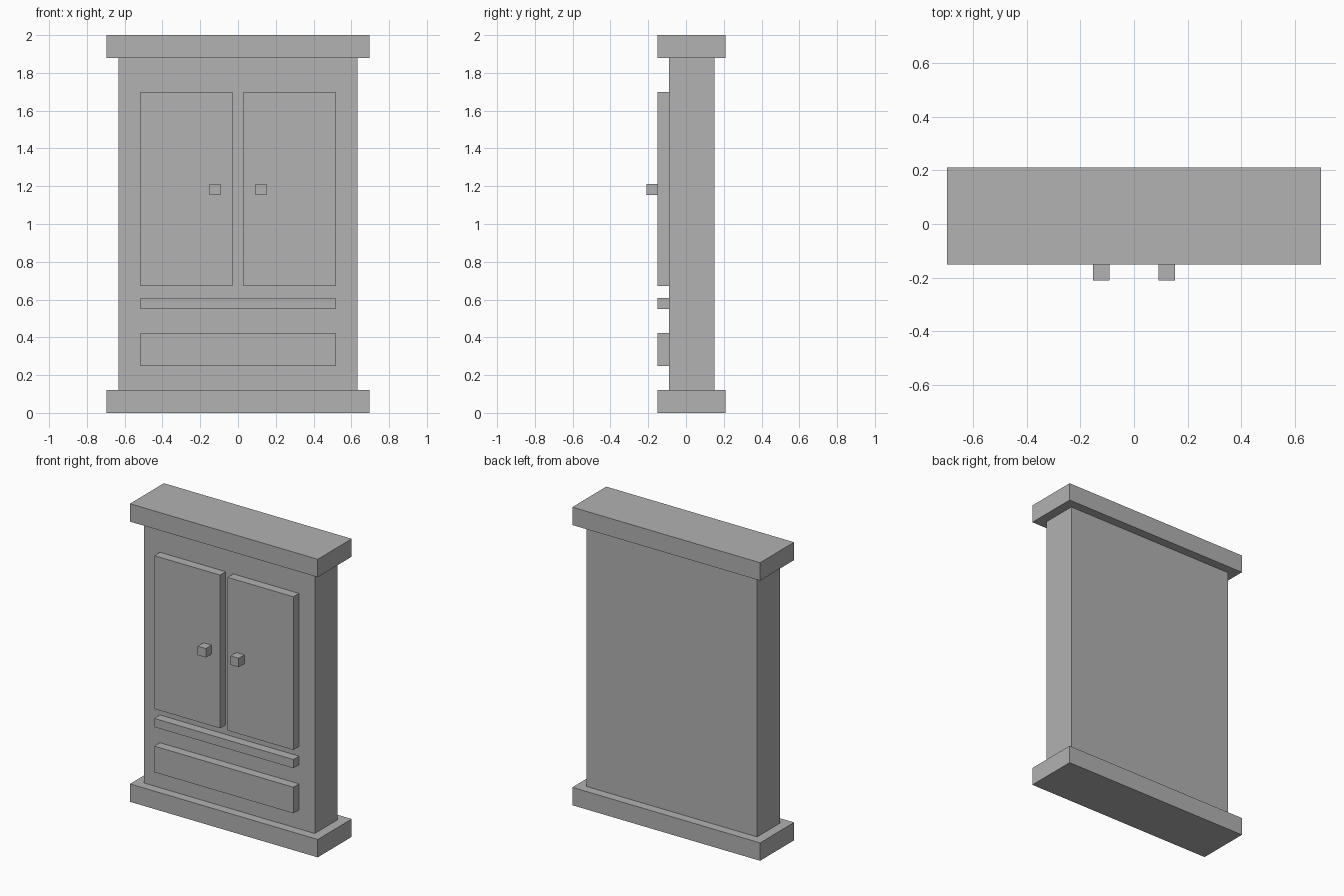
import bpy
import bmesh
from mathutils import Matrix, Vector

if "Cube" in bpy.data.objects:
    bpy.data.objects.remove(bpy.data.objects["Cube"], do_unlink=True)

# Single flat grey for the whole cabinet
GREY = (0.445, 0.445, 0.445, 1.0)
grey = bpy.data.materials.new("plain_grey")
grey.use_nodes = True
grey.diffuse_color = GREY
grey.node_tree.nodes["Principled BSDF"].inputs["Base Color"].default_value = GREY


def box(name, x, y, z):
    """Axis-aligned box from its (min, max) range on each axis."""
    low, high = (Vector(corner) for corner in zip(x, y, z))
    bm = bmesh.new()
    place = Matrix.Translation((low + high) / 2) @ Matrix.Diagonal((high - low).to_4d())
    place[3][3] = 1
    bmesh.ops.create_cube(bm, size=1, matrix=place)
    mesh = bpy.data.meshes.new(name)
    bm.to_mesh(mesh)
    bm.free()
    mesh.materials.append(grey)
    obj = bpy.data.objects.new(name, mesh)
    bpy.context.collection.objects.link(obj)
    return obj


FRONT, BACK = -0.09, 0.15      # carcass depth
PANEL = -0.15                  # front plane of doors, drawer and trims
slab_y = (PANEL, 0.21)
panel_y = (PANEL, FRONT)

# Carcass with overhanging base and crown
box("carcass", (-0.633, 0.633), (FRONT, BACK), (0.12, 1.88))
box("base", (-0.697, 0.697), slab_y, (0, 0.12))
box("crown", (-0.697, 0.697), slab_y, (1.88, 2))

# Drawer front and the rail above it
box("drawer_front", (-0.516, 0.516), panel_y, (0.247, 0.422))
box("rail", (-0.516, 0.516), panel_y, (0.55, 0.608))

# Mirrored doors and knobs
for side, s in (("left", 1), ("right", -1)):
    box(side + "_door", sorted((s * 0.028, s * 0.516)), panel_y, (0.672, 1.70))
    box(side + "_knob", sorted((s * 0.092, s * 0.152)), (-0.21, PANEL), (1.153, 1.213))
